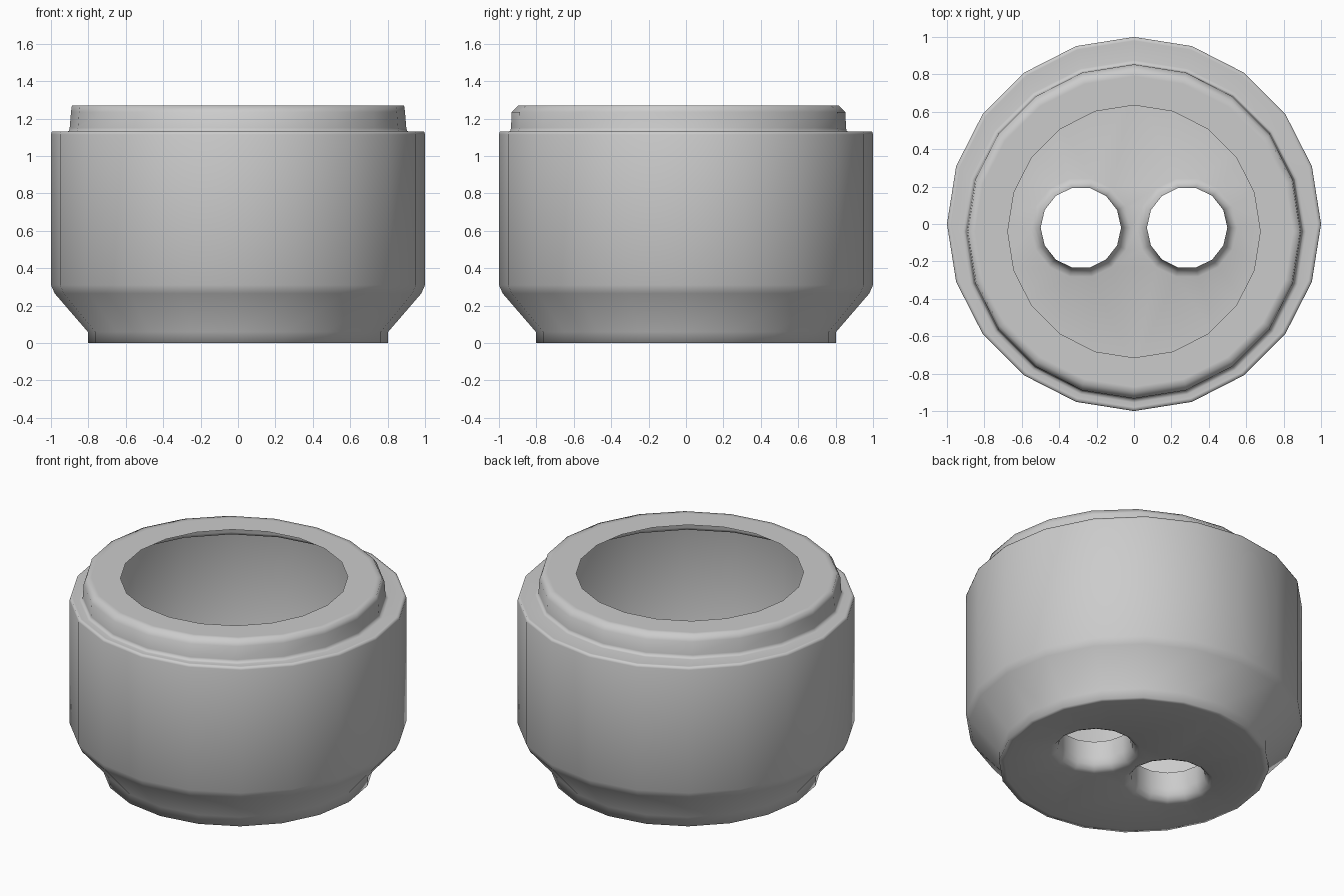
import bpy, bmesh, math

if "Cube" in bpy.data.objects:
    bpy.data.objects.remove(bpy.data.objects["Cube"])

SIDES = 20
HOLE_SIDES = 14
OFF = -0.04  # the collar and mouth sit slightly toward the front

# Thin shell, floor edge up to the mouth: (x radius, y radius, y centre, z)
SHELL = [
    (0.77, 0.77, 0, 0.00),
    (0.803, 0.803, 0, 0.00),
    (0.803, 0.803, 0, 0.06),
    (0.98, 0.98, 0, 0.265),
    (1.00, 1.00, 0, 0.31),
    (1.00, 1.00, 0, 1.115),
    (0.995, 0.995, 0, 1.13),
    (0.98, 0.98, 0, 1.13),
    (0.92, 0.915, OFF, 1.13),
    (0.905, 0.90, OFF, 1.133),
    (0.90, 0.895, OFF, 1.15),
    (0.893, 0.893, OFF, 1.235),
    (0.888, 0.858, OFF, 1.27),
    (0.85, 0.83, OFF, 1.27),
    (0.675, 0.675, OFF, 1.27),
]

# Floor curling up into a short open tube
TUBE = [
    (0.268, 0.268, -0.02, 0.00),
    (0.245, 0.245, -0.02, 0.01),
    (0.225, 0.225, -0.02, 0.035),
    (0.215, 0.218, -0.02, 0.075),
    (0.215, 0.218, -0.02, 0.185),
]


def skin(bm, rings, sides, cx=0.0):
    """Join polygon rings into an open wall; return the edges of the first ring."""
    loops = []
    for rx, ry, cy, z in rings:
        angles = [2 * math.pi * i / sides for i in range(sides)]
        loops.append([bm.verts.new((cx + rx * math.cos(a), cy + ry * math.sin(a), z))
                      for a in angles])
    for lo, hi in zip(loops, loops[1:]):
        for i in range(sides):
            j = (i + 1) % sides
            bm.faces.new((lo[i], lo[j], hi[j], hi[i]))
    first = loops[0]
    return [bm.edges.get((first[i], first[(i + 1) % sides])) for i in range(sides)]


bm = bmesh.new()

# Outer wall with stepped collar, and the two floor tubes
rims = skin(bm, SHELL, SIDES)
for side in (-1, 1):
    rims += skin(bm, TUBE, HOLE_SIDES, side * 0.284)

# Flat floor between the wall and the tubes
bmesh.ops.triangle_fill(bm, edges=rims, use_beauty=True, normal=(0, 0, -1))

# Face the shell outward
bmesh.ops.recalc_face_normals(bm, faces=bm.faces)
floor_face = min(bm.faces, key=lambda f: f.calc_center_median().z)
if floor_face.normal.z > 0:
    bmesh.ops.reverse_faces(bm, faces=bm.faces)

mesh = bpy.data.meshes.new("cup_shell")
bm.to_mesh(mesh)
bm.free()
cup = bpy.data.objects.new("cup_shell", mesh)
bpy.context.collection.objects.link(cup)
bpy.context.view_layer.objects.active = cup
cup.select_set(True)
bpy.ops.object.shade_smooth()
